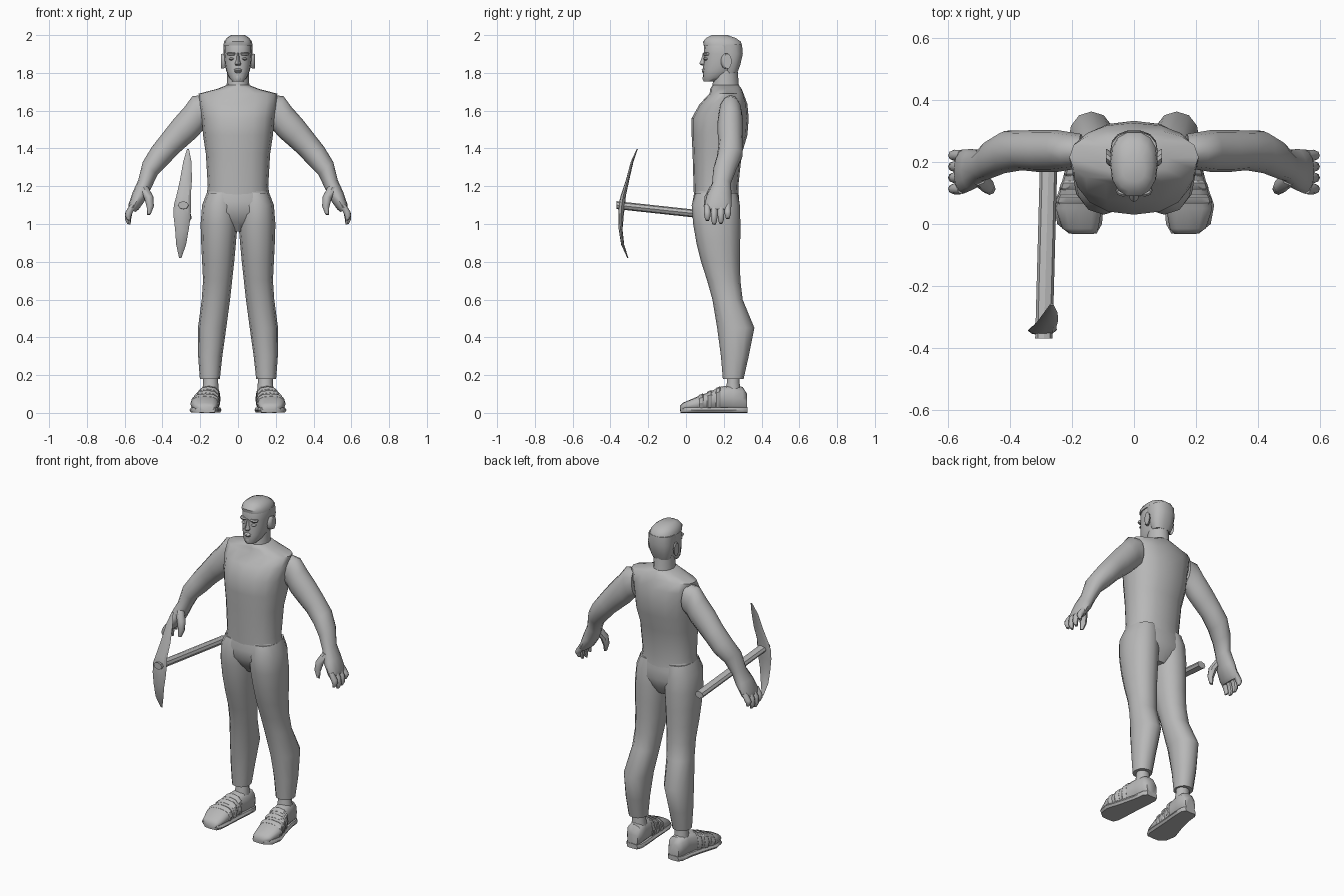
import bpy, bmesh, math
from mathutils import Vector

grey = bpy.data.materials.new("plain grey")
grey.diffuse_color = (0.48, 0.48, 0.48, 1)
X, Y, Z = Vector((1, 0, 0)), Vector((0, 1, 0)), Vector((0, 0, 1))


def section(c, u, v, n=12, p=2.0):
    """Closed superellipse through centre c with half axes u and v."""
    pts = []
    for i in range(n):
        t = 2 * math.pi * i / n
        co, si = math.cos(t), math.sin(t)
        pts.append(Vector(c) + u * math.copysign(abs(co) ** (2 / p), co)
                   + v * math.copysign(abs(si) ** (2 / p), si))
    return pts


def loft(name, rings, side=1, angle=45):
    """Skin a list of equal rings, cap the ends; side=-1 mirrors in x."""
    bm = bmesh.new()
    rows = [[bm.verts.new((q.x * side, q.y, q.z)) for q in r] for r in rings]
    n = len(rows[0])
    for a, b in zip(rows, rows[1:]):
        for i in range(n):
            bm.faces.new((a[i], a[(i + 1) % n], b[(i + 1) % n], b[i]))
    bm.faces.new(rows[0])
    bm.faces.new(rows[-1])
    bmesh.ops.recalc_face_normals(bm, faces=bm.faces)
    me = bpy.data.meshes.new(name)
    bm.to_mesh(me)
    bm.free()
    me.materials.append(grey)
    ob = bpy.data.objects.new(name, me)
    bpy.context.collection.objects.link(ob)
    bpy.ops.object.select_all(action='DESELECT')
    bpy.context.view_layer.objects.active = ob
    ob.select_set(True)
    bpy.ops.object.shade_smooth_by_angle(angle=math.radians(angle))
    return ob


def level(z, x, rx, yf, yb, n=12, p=2.0):
    """Horizontal ring given by its front and back y."""
    return section((x, (yf + yb) / 2, z), X * rx, Y * ((yb - yf) / 2), n, p)


def tube(name, path, side=1, n=8):
    """Tapered round limb through (x, y, z, radius) points."""
    pts = [Vector(q[:3]) for q in path]
    d = (pts[-1] - pts[0]).normalized()
    u = d.cross(Y if abs(d.y) < 0.8 else Z).normalized()
    v = d.cross(u)
    return loft(name, [section(c, u * q[3], v * q[3], n) for c, q in zip(pts, path)], side)


# Shirt body: z, half width, front y, back y
loft("shirt", [level(z, 0, w, f, b, 16, 2.3) for z, w, f, b in (
    (1.14, .168, .042, .28), (1.20, .160, .040, .277), (1.37, .170, .035, .295),
    (1.47, .185, .030, .325), (1.56, .192, .030, .332), (1.635, .205, .072, .325),
    (1.69, .208, .125, .305), (1.715, .11, .128, .295), (1.735, .06, .14, .28))])

# Hips joining the legs
loft("hips", [level(z, 0, w, f, b, 16, 2.5) for z, w, f, b in (
    (1.175, .160, .045, .275), (1.12, .180, .035, .282), (1.06, .190, .04, .285),
    (1.01, .15, .07, .27), (.96, .07, .11, .24))])

# Neck and head
loft("neck", [level(z, 0, w, f, b) for z, w, f, b in (
    (1.69, .065, .13, .288), (1.73, .06, .14, .28), (1.83, .057, .15, .272))])
loft("head", [level(z, 0, w, f, b, 16, 2.3) for z, w, f, b in (
    (1.755, .030, .095, .16), (1.775, .048, .089, .21), (1.81, .062, .090, .26),
    (1.85, .070, .092, .285), (1.90, .074, .096, .296), (1.94, .073, .095, .292),
    (1.975, .060, .11, .27), (1.99, .04, .13, .23))])

# Hair: crown cap and the part covering the back of the skull
loft("hair_crown", [level(z, 0, w, f, b, 14, 2.4) for z, w, f, b in (
    (1.945, .077, .092, .298), (1.965, .074, .088, .293),
    (1.985, .060, .105, .265), (2.0, .036, .135, .22))])
loft("hair_back", [level(z, 0, w, f, b, 14, 2.4) for z, w, f, b in (
    (1.80, .055, .20, .272), (1.84, .070, .185, .288), (1.90, .077, .165, .302),
    (1.95, .077, .150, .298))])

# Face details
loft("nose", [level(z, 0, w, f, .13, 8) for z, w, f in (
    (1.838, .014, .085), (1.848, .018, .070), (1.87, .010, .080), (1.905, .007, .090))])
loft("lips", [level(z, 0, w, f, .12, 10) for z, w, f in (
    (1.800, .016, .088), (1.808, .025, .082), (1.812, .025, .086),
    (1.816, .025, .081), (1.823, .014, .087))])
loft("chin", [level(z, 0, w, f, .14, 10) for z, w, f in (
    (1.755, .018, .092), (1.77, .025, .085), (1.79, .02, .09))])

for s, tag in ((1, "left"), (-1, "right")):
    # Eye, brow and ear
    loft(tag + "_eye", [level(z, .033, w, f, .13, 8) for z, w, f in (
        (1.866, .008, .100), (1.874, .016, .090), (1.882, .008, .100))], s)
    loft(tag + "_brow", [level(z, .034, w, f, .13, 8) for z, w, f in (
        (1.893, .022, .094), (1.902, .026, .088), (1.909, .022, .094))], s)
    loft(tag + "_ear", [section((x, y, 1.862), Y * a, Z * b, 10) for x, y, a, b in (
        (.064, .20, .018, .034), (.080, .212, .025, .042), (.090, .220, .022, .040))], s)

    # Trouser leg: z, centre x, half width, front y, back y
    loft(tag + "_trouser_leg", [level(z, x, w, f, b, 12, 2.2) for z, x, w, f, b in (
        (1.165, .085, .080, .05, .272), (1.10, .097, .093, .03, .285),
        (1.00, .100, .098, .038, .288), (.90, .103, .092, .055, .287),
        (.80, .105, .085, .080, .285), (.70, .108, .077, .112, .288),
        (.60, .117, .075, .140, .300), (.45, .137, .075, .165, .362),
        (.30, .147, .064, .185, .332), (.18, .149, .053, .195, .305))], s)
    loft(tag + "_ankle", [level(z, .145, w, f, b, 10) for z, w, f, b in (
        (.23, .038, .22, .285), (.16, .040, .215, .285), (.10, .045, .20, .295))], s)

    # Shoe: y, centre x, half width, height
    shape = ((-.032, .165, .035, .035), (-.015, .173, .058, .052), (.05, .178, .074, .080),
             (.12, .168, .066, .108), (.19, .155, .055, .138), (.25, .147, .052, .145),
             (.30, .142, .050, .135), (.322, .140, .035, .10))

    def shoe_ring(y, grow=0):
        for (y0, *a), (y1, *b) in zip(shape, shape[1:]):
            if y <= y1:
                k = (y - y0) / (y1 - y0)
                x, w, h = [m + (q - m) * k for m, q in zip(a, b)]
                return section((x, y, .006 + h / 2), X * (w + grow),
                               Z * (h / 2 - .004 + grow), 12, 2.6)
    loft(tag + "_shoe", [shoe_ring(q[0]) for q in shape], s)
    sole = ((-.03, .165, .045), (0, .175, .072), (.06, .178, .080), (.14, .163, .068),
            (.24, .146, .058), (.30, .142, .055), (.325, .14, .036))
    loft(tag + "_sole", [section((x, y, .015), X * w, Z * .015, 8, 5)
                         for y, x, w in sole], s)
    for i in range(3):
        y = .065 + .045 * i
        loft(f"{tag}_shoe_strap_{i + 1}", [shoe_ring(y, .001), shoe_ring(y + .006, .005),
             shoe_ring(y + .022, .005), shoe_ring(y + .028, .001)], s, 30)

    # Arm and palm: x, y, z, thickness, half depth, tilt of the ring
    arm = ((.17, .235, 1.60, .085, .055, 85), (.215, .235, 1.585, .095, .062, 74),
           (.25, .235, 1.54, .085, .068, 66), (.305, .235, 1.485, .078, .068, 62),
           (.36, .237, 1.425, .068, .064, 55), (.415, .232, 1.36, .063, .068, 50),
           (.465, .207, 1.295, .052, .062, 42), (.492, .188, 1.215, .040, .050, 25),
           (.522, .175, 1.15, .040, .066, 27), (.553, .168, 1.09, .030, .072, 27),
           (.562, .167, 1.072, .020, .066, 24))
    rings = []
    for x, y, z, a, b, t in arm:
        t = math.radians(t)
        rings.append(section((x, y, z), Vector((math.cos(t), 0, math.sin(t))) * a, Y * b, 12))
    loft(tag + "_arm", rings, s)

    # Four curled fingers and the thumb
    for i, tip in enumerate((1.02, 1.0, 1.005, 1.03)):
        y = .113 + .036 * i
        tube(f"{tag}_finger_{i + 1}", [(.553, y, 1.10, .017), (.577, y, 1.062, .018),
             (.583, y, tip + .02, .016), (.577, y, tip - .002, .009)], s)
    tube(tag + "_thumb", [(.50, .15, 1.19, .026), (.472, .122, 1.14, .024),
         (.464, .112, 1.09, .019), (.472, .108, 1.05, .010)], s)

# Pickaxe handle, slightly oval and sloping down to the back
loft("pickaxe_handle", [section((x, y, z), X * .028, Z * .021, 8) for x, y, z in (
    (-.290, -.368, 1.10), (-.273, .262, 1.032))], 1, 30)
# Pickaxe head: x, y, z, half width, half thickness
loft("pickaxe_head", [section((x, y, z), X * w, Y * t, 8) for x, y, z, w, t in (
    (-.265, -.258, 1.397, .005, .003), (-.268, -.285, 1.33, .022, .007),
    (-.276, -.310, 1.23, .032, .009), (-.288, -.332, 1.15, .038, .014),
    (-.294, -.340, 1.10, .046, .017), (-.296, -.344, 1.04, .045, .014),
    (-.297, -.346, .97, .036, .010), (-.301, -.335, .89, .026, .008),
    (-.306, -.308, .82, .006, .003))], 1, 30)
